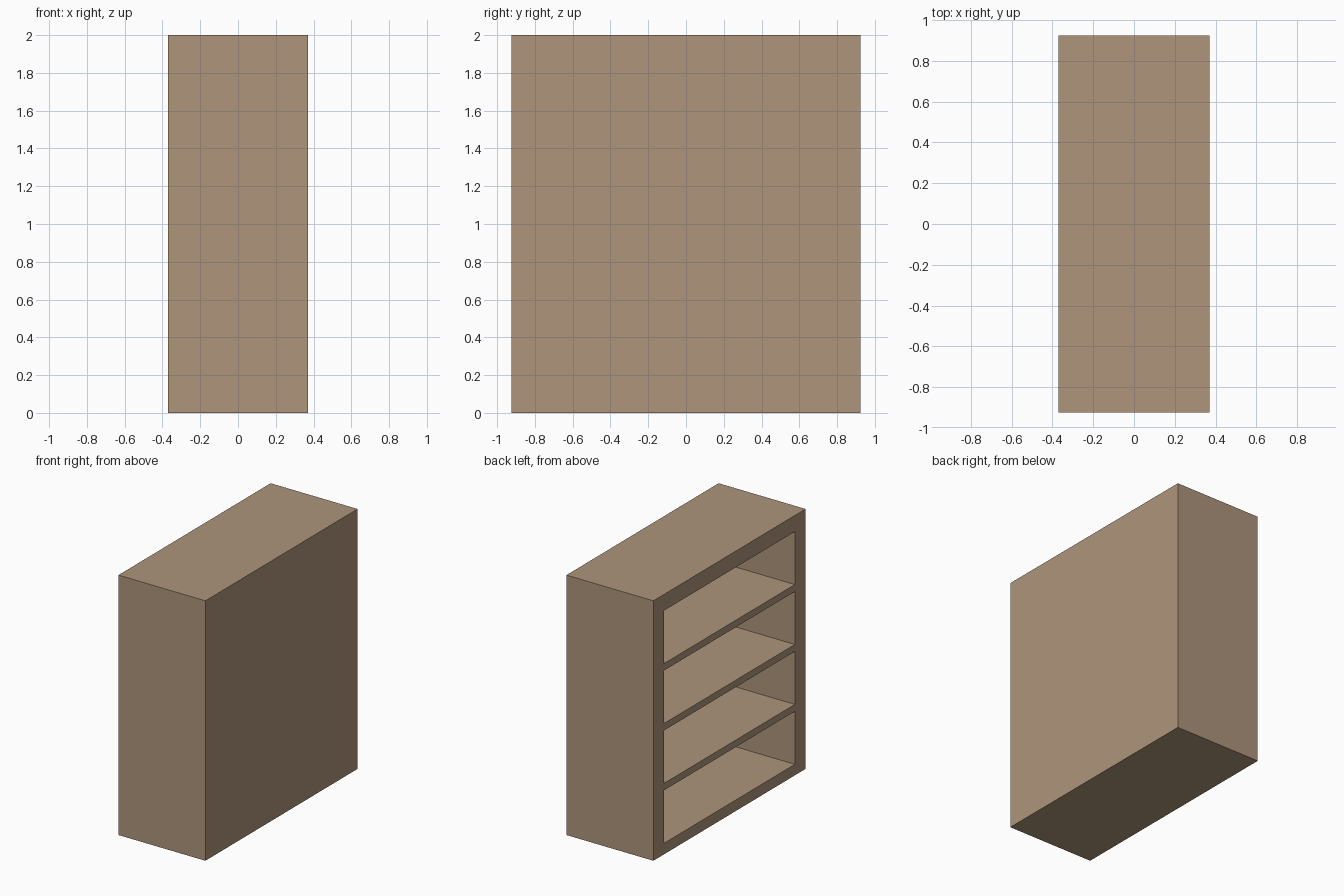
import bpy, bmesh
from mathutils import Vector

if "Cube" in bpy.data.objects:
    bpy.data.objects.remove(bpy.data.objects["Cube"])

W, D, H = 0.74, 1.85, 2.0          # x depth, y width, z height
SIDE, BACK = 0.13, 0.05            # wall thicknesses
BOTTOM, OPEN_H, PITCH, COUNT = 0.085, 0.407, 0.461, 4

wood = bpy.data.materials.new("light_brown_wood")
wood.diffuse_color = (0.423, 0.301, 0.198, 1)
wood.use_nodes = True
wood.node_tree.nodes["Principled BSDF"].inputs["Base Color"].default_value = wood.diffuse_color

# Solid cabinet block
bm = bmesh.new()
bmesh.ops.create_cube(bm, size=1)
bmesh.ops.scale(bm, vec=(W, D, H), verts=bm.verts)
bmesh.ops.translate(bm, vec=(0, 0, H / 2), verts=bm.verts)


def slice_at(co, no):
    bmesh.ops.bisect_plane(bm, geom=bm.verts[:] + bm.edges[:] + bm.faces[:],
                           plane_co=co, plane_no=no)


# Slice along the outlines of the compartments
openings = [(BOTTOM + i * PITCH, BOTTOM + i * PITCH + OPEN_H) for i in range(COUNT)]
for y in (-D / 2 + SIDE, D / 2 - SIDE):
    slice_at((0, y, 0), (0, 1, 0))
for pair in openings:
    for z in pair:
        slice_at((0, 0, z), (0, 0, 1))


# Push the compartments in from the open -x side, leaving shelves between
def is_opening(f):
    c = f.calc_center_median()
    return (f.normal.x < -0.9 and abs(c.y) < D / 2 - SIDE
            and any(lo < c.z < hi for lo, hi in openings))


bm.normal_update()
cells = [f for f in bm.faces if is_opening(f)]
for f in cells:
    new = bmesh.ops.extrude_face_region(bm, geom=[f])["geom"]
    verts = [v for v in new if isinstance(v, bmesh.types.BMVert)]
    bmesh.ops.translate(bm, vec=Vector((W - BACK, 0, 0)), verts=verts)
leftover = [f for f in cells if f.is_valid]
if leftover:
    bmesh.ops.delete(bm, geom=leftover, context='FACES_ONLY')

# Merge the flat slices back into clean faces
bmesh.ops.dissolve_limit(bm, angle_limit=0.01, verts=bm.verts[:], edges=bm.edges[:])
bmesh.ops.recalc_face_normals(bm, faces=bm.faces[:])

mesh = bpy.data.meshes.new("bookcase")
bm.to_mesh(mesh)
bm.free()
mesh.materials.append(wood)
bpy.context.collection.objects.link(bpy.data.objects.new("bookcase", mesh))
